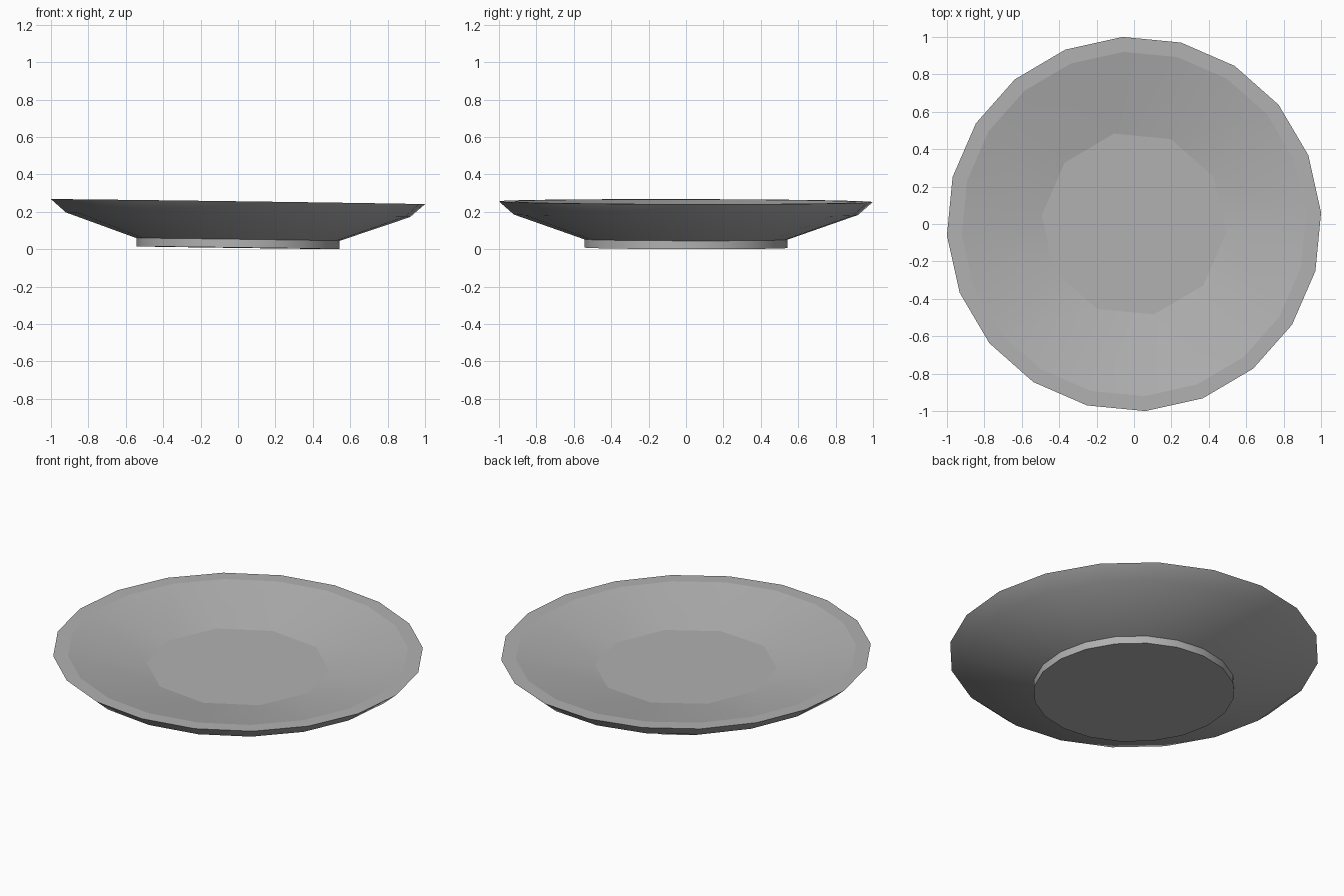
import bpy, bmesh
from math import sin, cos, radians

if "Cube" in bpy.data.objects:
    bpy.data.objects.remove(bpy.data.objects["Cube"])

SIDES = 20
TILT_X, TILT_Y = -0.0135, -0.002   # the plate leans very slightly
OFFSET = 3.5

bm = bmesh.new()


def ring(radius, z, count=SIDES, offset=OFFSET):
    verts = []
    for i in range(count):
        a = radians(offset + 360 * i / count)
        x, y = radius * cos(a), radius * sin(a)
        verts.append(bm.verts.new((x, y, z + TILT_X * x + TILT_Y * y)))
    return verts


def bridge(lower, upper):
    n = len(lower)
    for i in range(n):
        j = (i + 1) % n
        bm.faces.new((lower[i], lower[j], upper[j], upper[i]))


def crease(loop):
    for i, v in enumerate(loop):
        bm.edges.get((v, loop[(i + 1) % len(loop)])).smooth = False


# foot, underside, lip and flat rim
foot_bottom = ring(0.545, 0.0075)
foot_top = ring(0.545, 0.052)
under_lip = ring(0.922, 0.184)
rim_outer = ring(1.002, 0.254)
rim_inner = ring(0.922, 0.254)
profile = [foot_bottom, foot_top, under_lip, rim_outer, rim_inner]
for a, b in zip(profile, profile[1:]):
    bridge(a, b)
bm.faces.new(foot_bottom[::-1])

# ten-sided well floor, joined to the twenty-sided rim
floor = ring(0.495, 0.165, SIDES // 2, OFFSET + 27)
n = SIDES // 2
for k in range(n):
    a, b, c = [rim_inner[(2 * k + s) % SIDES] for s in (1, 2, 3)]
    bm.faces.new((a, b, floor[k]))
    bm.faces.new((b, c, floor[(k + 1) % n], floor[k]))
bm.faces.new(floor)

# smooth surfaces with crisp edges between the zones
for f in bm.faces:
    f.smooth = True
for loop in (foot_bottom, foot_top, rim_outer, rim_inner, floor):
    crease(loop)
bmesh.ops.recalc_face_normals(bm, faces=bm.faces[:])

mesh = bpy.data.meshes.new("plate")
bm.to_mesh(mesh)
bm.free()
plate = bpy.data.objects.new("plate", mesh)
bpy.context.collection.objects.link(plate)

# mid grey glaze
glaze = bpy.data.materials.new("grey_glaze")
glaze.diffuse_color = (0.44, 0.44, 0.44, 1)
glaze.use_nodes = True
glaze.node_tree.nodes["Principled BSDF"].inputs["Base Color"].default_value = glaze.diffuse_color
mesh.materials.append(glaze)
